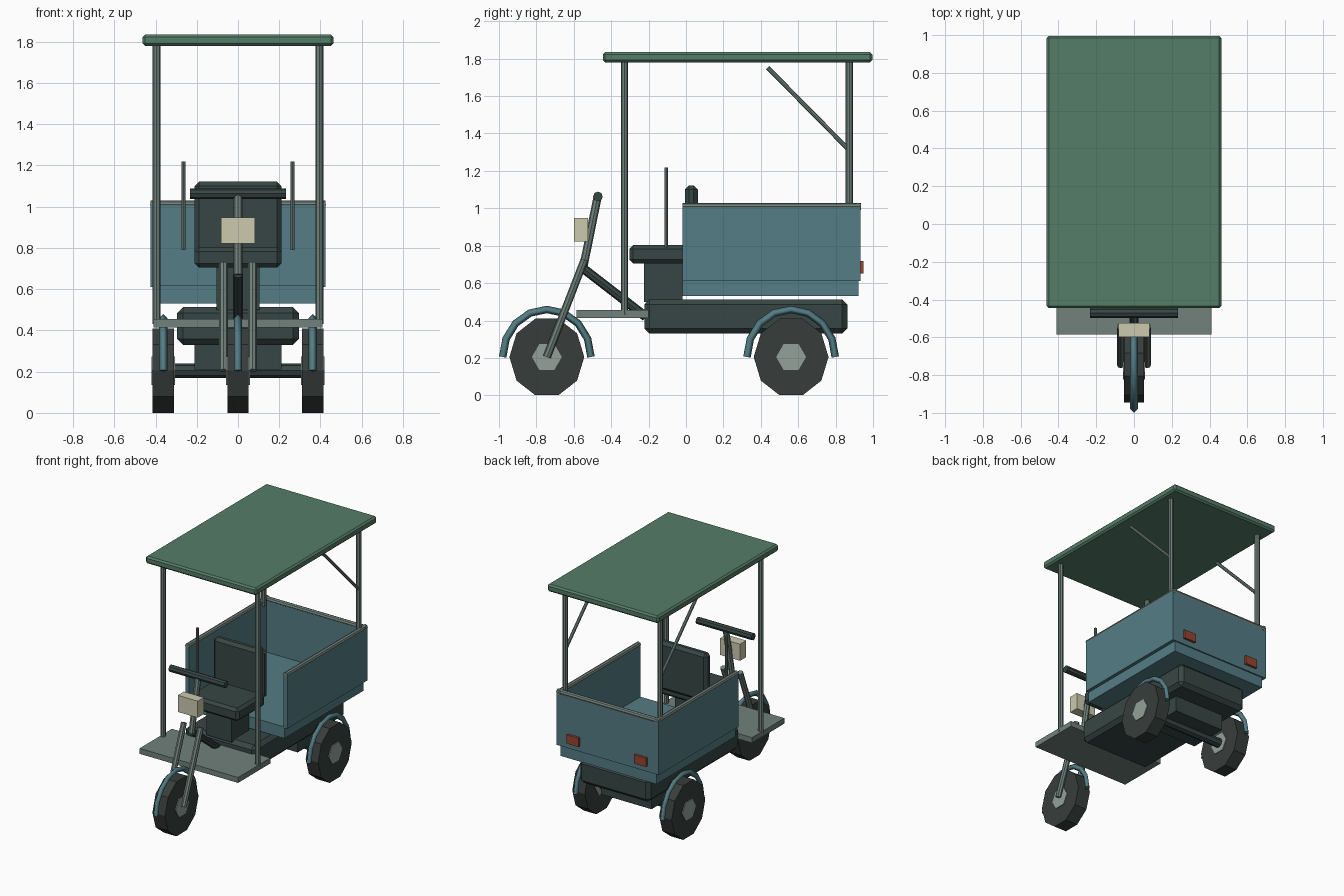
import bpy, math
from mathutils import Vector

if "Cube" in bpy.data.objects:
    bpy.data.objects.remove(bpy.data.objects["Cube"])


def material(name, r, g, b):
    m = bpy.data.materials.new(name)
    m.diffuse_color = tuple((c / 255) ** 2.2 for c in (r, g, b)) + (1,)
    m.use_nodes = True
    m.node_tree.nodes["Principled BSDF"].inputs["Base Color"].default_value = m.diffuse_color
    return m


BLUE = material("blue_paint", 84, 124, 132)
GREEN = material("green_canopy", 86, 124, 104)
DARK = material("dark_frame", 58, 72, 70)
METAL = material("metal", 112, 128, 122)
RUBBER = material("rubber", 58, 64, 62)
HUB = material("hub_grey", 146, 160, 154)
CREAM = material("cream_lens", 204, 200, 172)
RED = material("red_lens", 150, 70, 54)


def box(name, x, y, z, mat, bevel=0):
    """Box from (min, max) ranges, with an optional chamfer."""
    bpy.ops.mesh.primitive_cube_add(size=1, location=[sum(r) / 2 for r in (x, y, z)])
    o = bpy.context.object
    o.name = name
    o.scale = [r[1] - r[0] for r in (x, y, z)]
    bpy.ops.object.transform_apply(location=False, rotation=False, scale=True)
    o.data.materials.append(mat)
    if bevel:
        m = o.modifiers.new("chamfer", "BEVEL")
        m.width = bevel
        m.segments = 1
    return o


def rod(name, a, b, r, mat, sides=8):
    """Straight rod between two points."""
    a, b = Vector(a), Vector(b)
    bpy.ops.mesh.primitive_cylinder_add(vertices=sides, radius=r, depth=(b - a).length,
                                        location=(a + b) / 2)
    o = bpy.context.object
    o.name = name
    o.rotation_euler = (b - a).to_track_quat("Z", "Y").to_euler()
    o.data.materials.append(mat)
    return o


def disc(name, x, y, z, r, width, sides, mat, zscale=1.0):
    """Wheel disc on the x axis, with a flat side at the bottom."""
    bpy.ops.mesh.primitive_cylinder_add(vertices=sides, radius=r, depth=width)
    o = bpy.context.object
    o.name = name
    # first vertex (local +y) stays on y, local x turns to z
    o.rotation_euler = (0, math.pi / 2, 0)
    bpy.ops.object.transform_apply(location=False, rotation=True, scale=False)
    o.scale = (1, 1, zscale)
    o.location = (x, y, z)
    o.data.materials.append(mat)


def fender(name, x, y, z):
    """Half-round tube over a wheel."""
    c = bpy.data.curves.new(name, "CURVE")
    c.dimensions = "3D"
    c.bevel_depth = 0.02
    c.bevel_resolution = 0
    c.use_fill_caps = True
    s = c.splines.new("POLY")
    n = 9
    s.points.add(n - 1)
    for i, p in enumerate(s.points):
        t = math.pi * i / (n - 1)
        p.co = (x, y - 0.236 * math.cos(t), z + 0.254 * math.sin(t), 1)
    c.materials.append(BLUE)
    o = bpy.data.objects.new(name, c)
    bpy.context.collection.objects.link(o)


# Wheels, hubs and fenders
WZ = 0.205
for label, x, y in (("front", 0, -0.744), ("rear_left", -0.362, 0.562), ("rear_right", 0.362, 0.562)):
    disc(label + "_tyre", x, y, WZ, 0.2, 0.104, 10, RUBBER, 1.075)
    disc(label + "_hub", x, y, WZ, 0.08, 0.114, 6, HUB)
    fender(label + "_fender", x, y, WZ)

# Chassis, drive housing and axle
box("chassis", (-0.295, 0.295), (-0.223, 0.863), (0.33, 0.513), DARK, 0.028)
box("drive_housing", (-0.21, 0.21), (0.41, 0.71), (0.21, 0.34), DARK)
rod("rear_axle", (-0.35, 0.562, WZ), (0.35, 0.562, WZ), 0.035, DARK)
box("floor_plate", (-0.41, 0.41), (-0.585, -0.2), (0.414, 0.455), METAL)

# Cargo box, open at the front
box("cargo_floor", (-0.4, 0.4), (-0.02, 0.922), (0.53, 0.617), BLUE)
box("cargo_back_wall", (-0.425, 0.425), (0.9, 0.932), (0.61, 1.005), BLUE)
rod("cargo_back_rail", (-0.425, 0.918, 1.01), (0.425, 0.918, 1.01), 0.019, METAL)

# Seat
box("seat_pedestal", (-0.105, 0.105), (-0.225, -0.02), (0.5, 0.715), DARK)
box("seat_cushion", (-0.21, 0.21), (-0.303, 0.03), (0.705, 0.803), DARK, 0.02)
box("seat_back", (-0.21, 0.21), (-0.005, 0.063), (0.76, 1.123), DARK, 0.022)

# Steering
rod("steering_stem", (0, -0.552, 0.67), (0, -0.471, 1.07), 0.022, METAL)
rod("handlebar", (-0.232, -0.471, 1.063), (0.232, -0.471, 1.063), 0.026, DARK)
rod("neck_brace", (0, -0.545, 0.675), (0, -0.215, 0.42), 0.025, DARK)
box("headlight", (-0.083, 0.083), (-0.598, -0.525), (0.822, 0.947), CREAM)

# Canopy
box("canopy_roof", (-0.462, 0.462), (-0.445, 0.996), (1.78, 1.835), GREEN, 0.012)

# Paired parts
for side, s in (("left", -1), ("right", 1)):
    rod(side + "_fork_leg", (s * 0.07, -0.744, 0.205), (s * 0.07, -0.543, 0.725), 0.021, METAL)
    box(side + "_cargo_wall", sorted((s * 0.393, s * 0.425)), (-0.02, 0.93), (0.61, 1.005), BLUE)
    rod(side + "_cargo_rail", (s * 0.408, -0.02, 1.01), (s * 0.408, 0.935, 1.01), 0.019, METAL)
    rod(side + "_front_post", (s * 0.395, -0.328, 0.43), (s * 0.395, -0.328, 1.79), 0.019, METAL)
    rod(side + "_rear_post", (s * 0.395, 0.873, 0.98), (s * 0.395, 0.873, 1.79), 0.019, METAL)
    rod(side + "_roof_brace", (s * 0.395, 0.437, 1.752), (s * 0.395, 0.873, 1.31), 0.012, METAL)
    rod(side + "_hand_lever", (s * 0.265, -0.105, 0.79), (s * 0.265, -0.105, 1.218), 0.01, METAL)
    box(side + "_tail_light", (s * 0.28 - 0.05, s * 0.28 + 0.05), (0.925, 0.95), (0.652, 0.718), RED)
